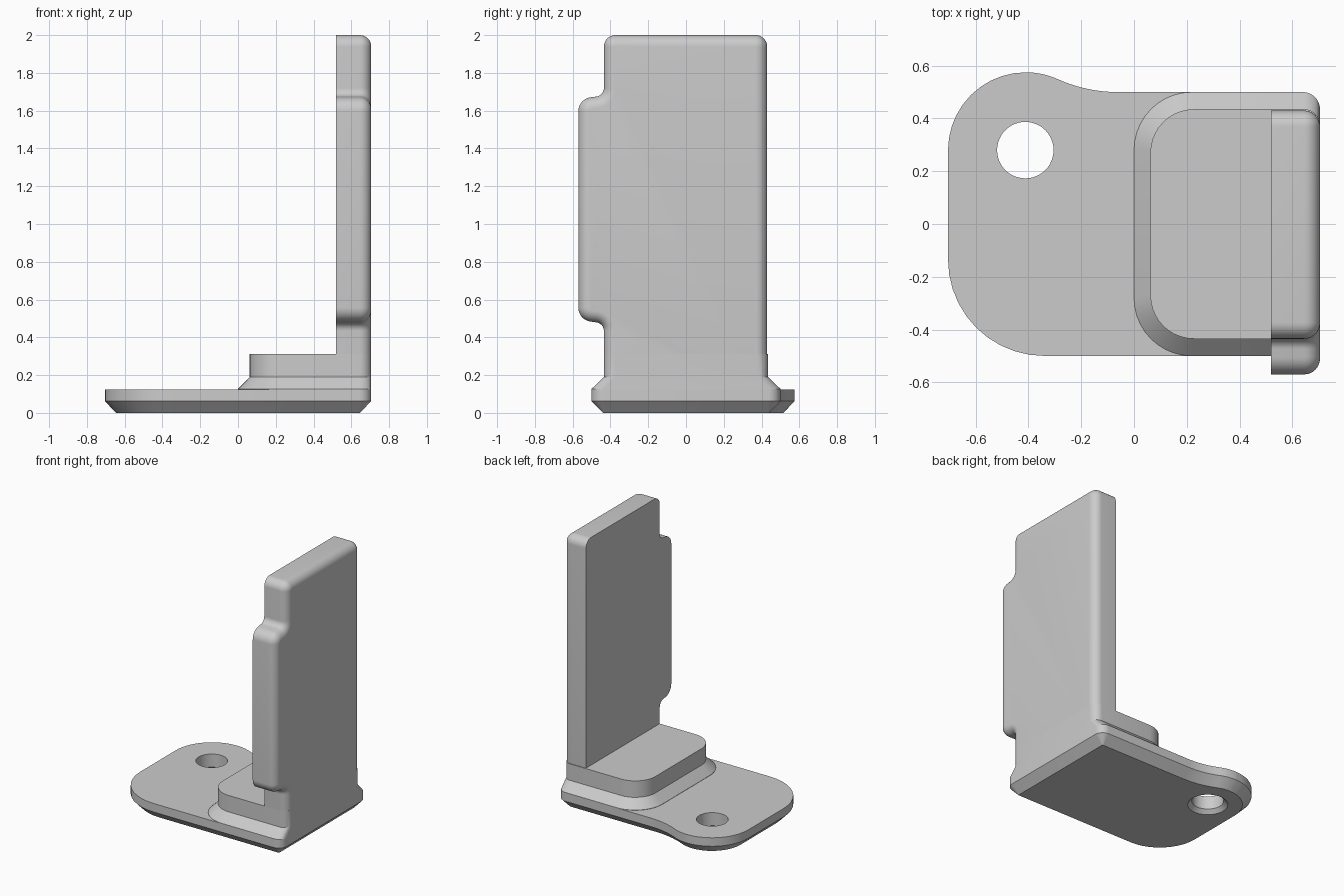
import bpy, bmesh, math
from mathutils import Vector

cube = bpy.data.objects.get("Cube")
if cube:
    bpy.data.objects.remove(cube, do_unlink=True)

grey = bpy.data.materials.new("plain grey")
grey.use_nodes = True
colour = (0.6, 0.6, 0.6, 1)
grey.diffuse_color = colour
grey.node_tree.nodes["Principled BSDF"].inputs["Base Color"].default_value = colour


def outline(corners, inset=0.0, steps=10):
    """Counter-clockwise corners (x, y, radius) -> rounded outline, inset evenly."""
    points = []
    count = len(corners)
    for i, (x, y, radius) in enumerate(corners):
        here = Vector((x, y))
        a = (here - Vector(corners[i - 1][:2])).normalized()
        b = (Vector(corners[(i + 1) % count][:2]) - here).normalized()
        na, nb = Vector((-a.y, a.x)), Vector((-b.y, b.x))
        here = here + (na + nb) * inset / (1 + na.dot(nb))
        turn = math.atan2(a.x * b.y - a.y * b.x, a.dot(b))
        side = 1 if turn > 0 else -1
        radius = max(radius - side * inset, 0.002)
        centre = here + (na + nb) * side * radius / (1 + na.dot(nb))
        start = math.atan2(-side * na.y, -side * na.x)
        for k in range(steps + 1):
            t = start + turn * k / steps
            points.append(centre + Vector((math.cos(t), math.sin(t))) * radius)
    return points


def loft(name, rings):
    """Skin matching rings of 3D points and cap both ends."""
    bm = bmesh.new()
    loops = [[bm.verts.new(p) for p in ring] for ring in rings]
    n = len(loops[0])
    for low, high in zip(loops, loops[1:]):
        for i in range(n):
            j = (i + 1) % n
            bm.faces.new((low[i], low[j], high[j], high[i]))
    bm.faces.new(loops[0][::-1])
    bm.faces.new(loops[-1])
    bmesh.ops.remove_doubles(bm, verts=bm.verts, dist=0.0002)
    bmesh.ops.recalc_face_normals(bm, faces=bm.faces)
    mesh = bpy.data.meshes.new(name)
    bm.to_mesh(mesh)
    bm.free()
    mesh.materials.append(grey)
    obj = bpy.data.objects.new(name, mesh)
    bpy.context.collection.objects.link(obj)
    return obj


def flat(points, z):
    return [(p.x, p.y, z) for p in points]


def upright(points, x):
    return [(x, p.x, p.y) for p in points]


def smooth(obj):
    bpy.ops.object.select_all(action='DESELECT')
    obj.select_set(True)
    bpy.context.view_layer.objects.active = obj
    bpy.ops.object.shade_smooth_by_angle(angle=math.radians(25))


END = 0.705

# Base plate with a rounded ear and a chamfered underside
plate_corners = [(END, -0.5, 0.065), (END, 0.5, 0.065), (-0.18, 0.5, 0.56),
                 (-0.347, 0.575, 0.295), (-END, 0.575, 0.295), (-END, -0.5, 0.365)]
plate = loft("base_plate", [flat(outline(plate_corners, 0.06), 0),
                            flat(outline(plate_corners), 0.062),
                            flat(outline(plate_corners), 0.125)])

# Screw hole, slightly countersunk from below
hole = [[(-0.412 + r * math.cos(t), 0.28 + r * math.sin(t), z)
         for t in [math.tau * k / 48 for k in range(48)]]
        for r, z in [(0.155, -0.02), (0.107, 0.028), (0.107, 0.2)]]
cutter = loft("hole_cutter", hole)
cutter.hide_render = True
cut = plate.modifiers.new("hole", 'BOOLEAN')
cut.object = cutter
cut.solver = 'EXACT'
bpy.context.view_layer.objects.active = plate
bpy.ops.object.modifier_apply(modifier=cut.name)
bpy.data.objects.remove(cutter, do_unlink=True)
smooth(plate)


# Step block: sloped skirt, then straight sides
def step_outline(left, half, left_radius, right_radius):
    return outline([(END, -half, right_radius), (END, half, right_radius),
                    (left, half, left_radius), (left, -half, left_radius)])


skirt = step_outline(0, 0.5, 0.22, 0.065)
block = step_outline(0.062, 0.435, 0.165, 0.06)
smooth(loft("step_block", [flat(skirt, 0.12), flat(skirt, 0.127),
                           flat(block, 0.19), flat(block, 0.312)]))

# Upright wall with a side tab, its outer edge rounded over
ROUND = 0.06
wall_corners = [(0.43, 0.05, 0.062), (0.43, 2, 0.062), (-0.435, 2, 0.062),
                (-0.435, 1.68, 0.045), (-0.57, 1.662, 0.075),
                (-0.57, 0.492, 0.075), (-0.435, 0.474, 0.045),
                (-0.435, 0.05, 0.062)]
rings = [upright(outline(wall_corners), 0.52)]
for k in range(9):
    t = math.pi / 2 * k / 8
    rings.append(upright(outline(wall_corners, ROUND * (1 - math.cos(t))),
                         END - ROUND + ROUND * math.sin(t)))
smooth(loft("upright_wall", rings))
